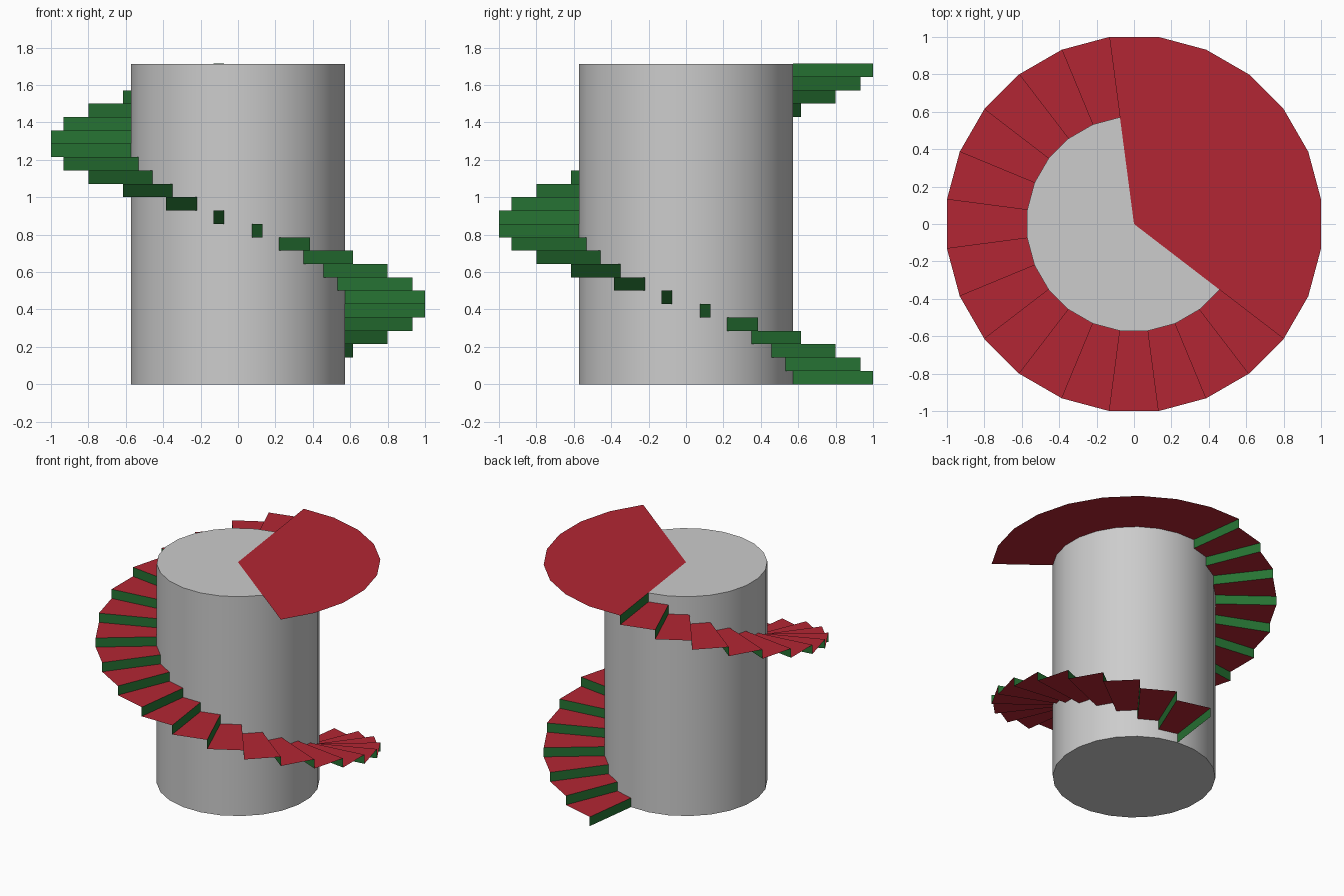
import bpy, bmesh
from math import radians, cos, sin

cube = bpy.data.objects.get("Cube")
if cube:
    bpy.data.objects.remove(cube)

STEPS = 24                              # risers in one full turn
TURN = radians(360 / STEPS)
START = radians(82.5)                   # direction of the first riser
OUTER = 1 / cos(TURN / 2)               # corner radius of the stair
INNER = 0.571 / cos(TURN / 2)           # corner radius of the column
HEIGHT = 1.715
RISE = HEIGHT / STEPS
LANDING_PARTS = 9


def material(name, rgb):
    m = bpy.data.materials.new(name)
    m.use_nodes = True
    m.diffuse_color = (*rgb, 1)
    m.node_tree.nodes["Principled BSDF"].inputs["Base Color"].default_value = (*rgb, 1)
    return m


grey = material("grey stone", (0.604, 0.604, 0.604))
red = material("red tread", (0.448, 0.0194, 0.0331))
green = material("green riser", (0.0194, 0.171, 0.0331))


def finish(bm, name, *mats):
    mesh = bpy.data.meshes.new(name)
    bm.to_mesh(mesh)
    bm.free()
    obj = bpy.data.objects.new(name, mesh)
    bpy.context.collection.objects.link(obj)
    for m in mats:
        mesh.materials.append(m)
    return obj


def point(radius, k, z):
    """Point on the k-th stair line; the stair climbs clockwise."""
    a = START - k * TURN
    return (radius * cos(a), radius * sin(a), z)


# Column, its top just under the landing sheet
bm = bmesh.new()
ring = [bm.verts.new(point(INNER, -k, 0)) for k in range(STEPS)]
base = bm.faces.new(ring)
top = bmesh.ops.extrude_face_region(bm, geom=[base])["geom"]
bmesh.ops.translate(bm, vec=(0, 0, HEIGHT - 0.002),
                    verts=[v for v in top if isinstance(v, bmesh.types.BMVert)])
bmesh.ops.recalc_face_normals(bm, faces=bm.faces)
column = finish(bm, "column", grey)
bpy.ops.object.select_all(action='DESELECT')
bpy.context.view_layer.objects.active = column
column.select_set(True)
bpy.ops.object.shade_smooth_by_angle(angle=radians(30))

# Stair: a folded sheet of risers and treads
bm = bmesh.new()
inner, outer = [], []
for k in range(STEPS):
    for z in (k * RISE, (k + 1) * RISE):
        inner.append(bm.verts.new(point(INNER, k, z)))
        outer.append(bm.verts.new(point(OUTER, k, z)))
for i in range(len(inner) - 1):
    face = bm.faces.new((inner[i], inner[i + 1], outer[i + 1], outer[i]))
    face.material_index = (i + 1) % 2   # risers and treads alternate
finish(bm, "spiral_steps", red, green)

# Landing: a flat sector reaching the middle of the column
bm = bmesh.new()
first = STEPS - 1
rim = [bm.verts.new(point(OUTER, first + k, HEIGHT)) for k in range(LANDING_PARTS + 1)]
bm.faces.new([bm.verts.new((0, 0, HEIGHT))] + rim).normal_flip()
finish(bm, "landing", red)
